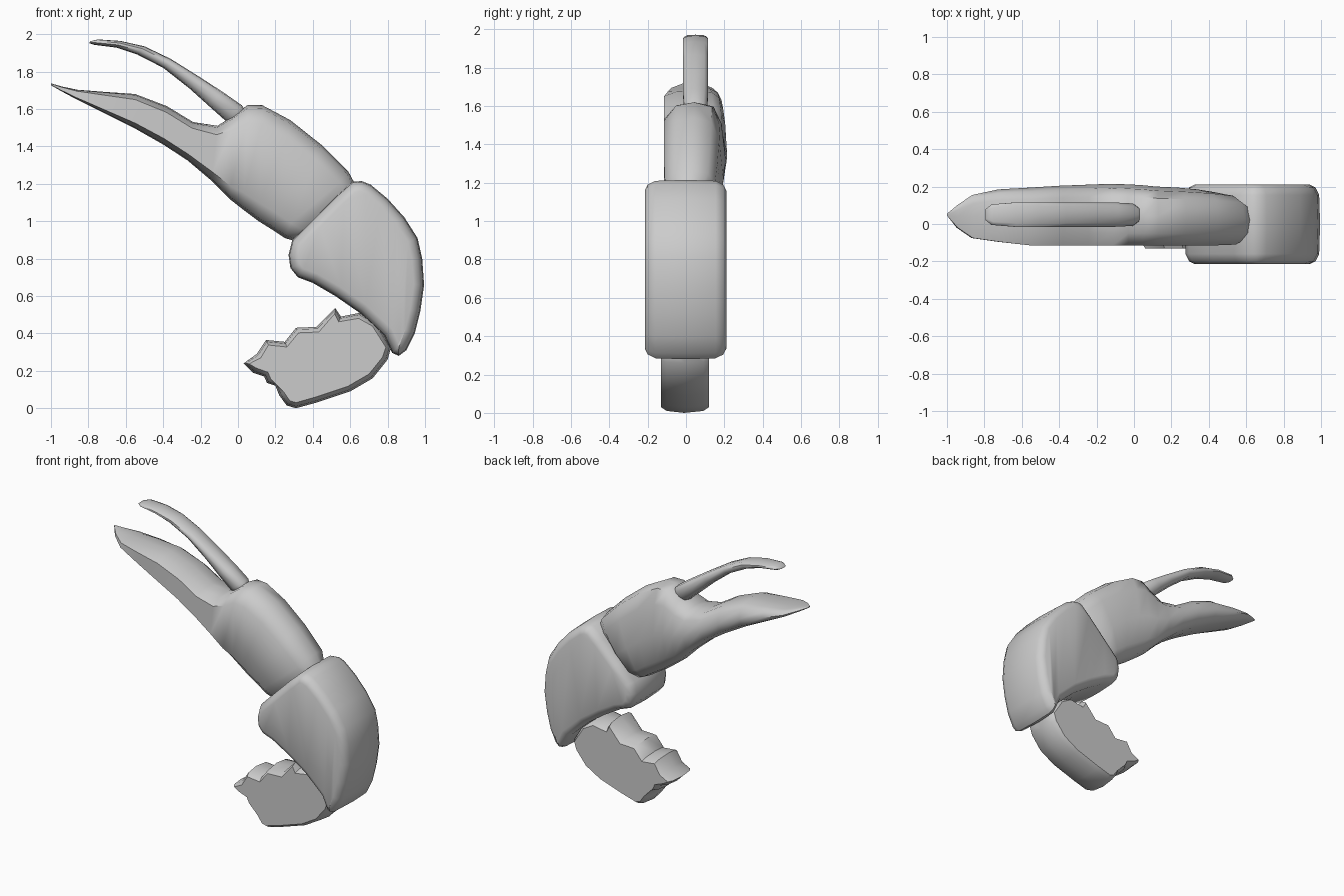
import bpy, bmesh
from mathutils import Vector


def finish(name, rings, angle):
    """Skin a list of equal-length closed rings, cap both ends, shade smooth."""
    bm = bmesh.new()
    loops = [[bm.verts.new(p) for p in ring] for ring in rings]
    n = len(loops[0])
    for a, b in zip(loops, loops[1:]):
        for i in range(n):
            j = (i + 1) % n
            bm.faces.new((a[i], a[j], b[j], b[i]))
    bm.faces.new(loops[0])
    bm.faces.new(loops[-1])
    bmesh.ops.triangulate(bm, faces=[f for f in bm.faces if len(f.verts) > 4])
    bmesh.ops.recalc_face_normals(bm, faces=bm.faces)
    mesh = bpy.data.meshes.new(name)
    bm.to_mesh(mesh)
    bm.free()
    obj = bpy.data.objects.new(name, mesh)
    bpy.context.collection.objects.link(obj)
    bpy.ops.object.select_all(action='DESELECT')
    obj.select_set(True)
    bpy.context.view_layer.objects.active = obj
    bpy.ops.object.shade_smooth_by_angle(angle=angle)
    return obj


def inset(pts, d):
    """Move a clockwise (x, z) outline inward by d."""
    out = []
    n = len(pts)
    for i in range(n):
        p, a, b = (Vector(pts[k % n]) for k in (i, i - 1, i + 1))
        t = ((p - a).normalized() + (b - p).normalized()).normalized()
        out.append(p + Vector((t.y, -t.x)) * d)
    return out


def plate(name, pts, layers):
    """Outline extruded through (y, inset) layers, giving rounded rims."""
    rings = [[(p.x, y, p.y) for p in inset(pts, d)] for y, d in layers]
    return finish(name, rings, 0.75)


def loft(name, stations, section):
    """Stations: lower x,z, upper x,z, front y, back y. Section: (height, depth) fractions."""
    rings = []
    for lx, lz, ux, uz, yf, yb in stations:
        rings.append([(lx + (ux - lx) * t, yf + (yb - yf) * s, lz + (uz - lz) * t)
                      for t, s in section])
    return finish(name, rings, 0.9)


# Base segment with a broken, jagged end
plate("base_segment", [
    (0.03, 0.24), (0.10, 0.29), (0.15, 0.365), (0.25, 0.355), (0.31, 0.43),
    (0.42, 0.435), (0.52, 0.535), (0.55, 0.49), (0.65, 0.51), (0.74, 0.46),
    (0.82, 0.33), (0.80, 0.26), (0.72, 0.16), (0.60, 0.09), (0.42, 0.03),
    (0.31, 0.0), (0.26, 0.015), (0.22, 0.07), (0.20, 0.12), (0.155, 0.135),
    (0.14, 0.17), (0.08, 0.19)],
    [(-0.13, 0.03), (-0.10, 0.01), (-0.01, 0), (0.09, 0.01), (0.12, 0.03)])

# Thick curved middle segment
plate("middle_segment", [
    (0.29, 0.90), (0.40, 1.01), (0.53, 1.14), (0.61, 1.21), (0.66, 1.215),
    (0.71, 1.195), (0.80, 1.12), (0.89, 1.02), (0.96, 0.91), (0.985, 0.80),
    (0.995, 0.66), (0.975, 0.52), (0.945, 0.40), (0.90, 0.31), (0.86, 0.28),
    (0.825, 0.295), (0.78, 0.39), (0.65, 0.51), (0.52, 0.60), (0.40, 0.67),
    (0.32, 0.70), (0.28, 0.75), (0.27, 0.82)],
    [(-0.215, 0.055), (-0.20, 0.025), (-0.16, 0.005), (0, 0),
     (0.155, 0.005), (0.195, 0.025), (0.21, 0.055)])

# Palm with its fixed finger; the back side swells to a low ridge
loft("palm_and_fixed_finger", [
    (-1.0, 1.727, -1.0, 1.737, 0.045, 0.055),
    (-0.95, 1.698, -0.94, 1.72, -0.02, 0.10),
    (-0.87, 1.655, -0.86, 1.703, -0.075, 0.155),
    (-0.73, 1.585, -0.72, 1.692, -0.095, 0.185),
    (-0.55, 1.495, -0.55, 1.68, -0.115, 0.195),
    (-0.40, 1.41, -0.38, 1.615, -0.115, 0.205),
    (-0.27, 1.325, -0.24, 1.53, -0.115, 0.21),
    (-0.14, 1.215, -0.11, 1.51, -0.115, 0.215),
    (-0.04, 1.115, -0.03, 1.56, -0.115, 0.212),
    (0.03, 1.06, 0.05, 1.62, -0.115, 0.208),
    (0.11, 1.0, 0.13, 1.62, -0.115, 0.20),
    (0.19, 0.95, 0.28, 1.54, -0.115, 0.195),
    (0.25, 0.91, 0.45, 1.405, -0.115, 0.185),
    (0.30, 0.895, 0.59, 1.265, -0.11, 0.17),
    (0.34, 0.92, 0.625, 1.20, -0.09, 0.13)],
    [(0.0, 0.5), (0.03, 0.2), (0.16, 0.0), (0.84, 0.0), (0.97, 0.2),
     (1.0, 0.5), (0.96, 0.8), (0.80, 0.93), (0.45, 1.0), (0.15, 0.93), (0.03, 0.75)])

# Slender curved movable finger
loft("movable_finger", [
    (-0.795, 1.952, -0.79, 1.962, 0.02, 0.08),
    (-0.77, 1.943, -0.75, 1.972, -0.005, 0.105),
    (-0.65, 1.928, -0.63, 1.964, -0.015, 0.115),
    (-0.54, 1.892, -0.50, 1.935, -0.015, 0.115),
    (-0.40, 1.82, -0.36, 1.868, -0.015, 0.115),
    (-0.26, 1.71, -0.20, 1.768, -0.015, 0.115),
    (-0.16, 1.62, -0.08, 1.69, -0.015, 0.115),
    (-0.07, 1.54, 0.02, 1.62, -0.01, 0.11),
    (-0.02, 1.52, 0.04, 1.59, 0.01, 0.09)],
    [(0, 0.5), (0.08, 0.15), (0.4, 0), (0.7, 0), (0.95, 0.15),
     (1, 0.5), (0.95, 0.85), (0.7, 1), (0.4, 1), (0.08, 0.85)])
